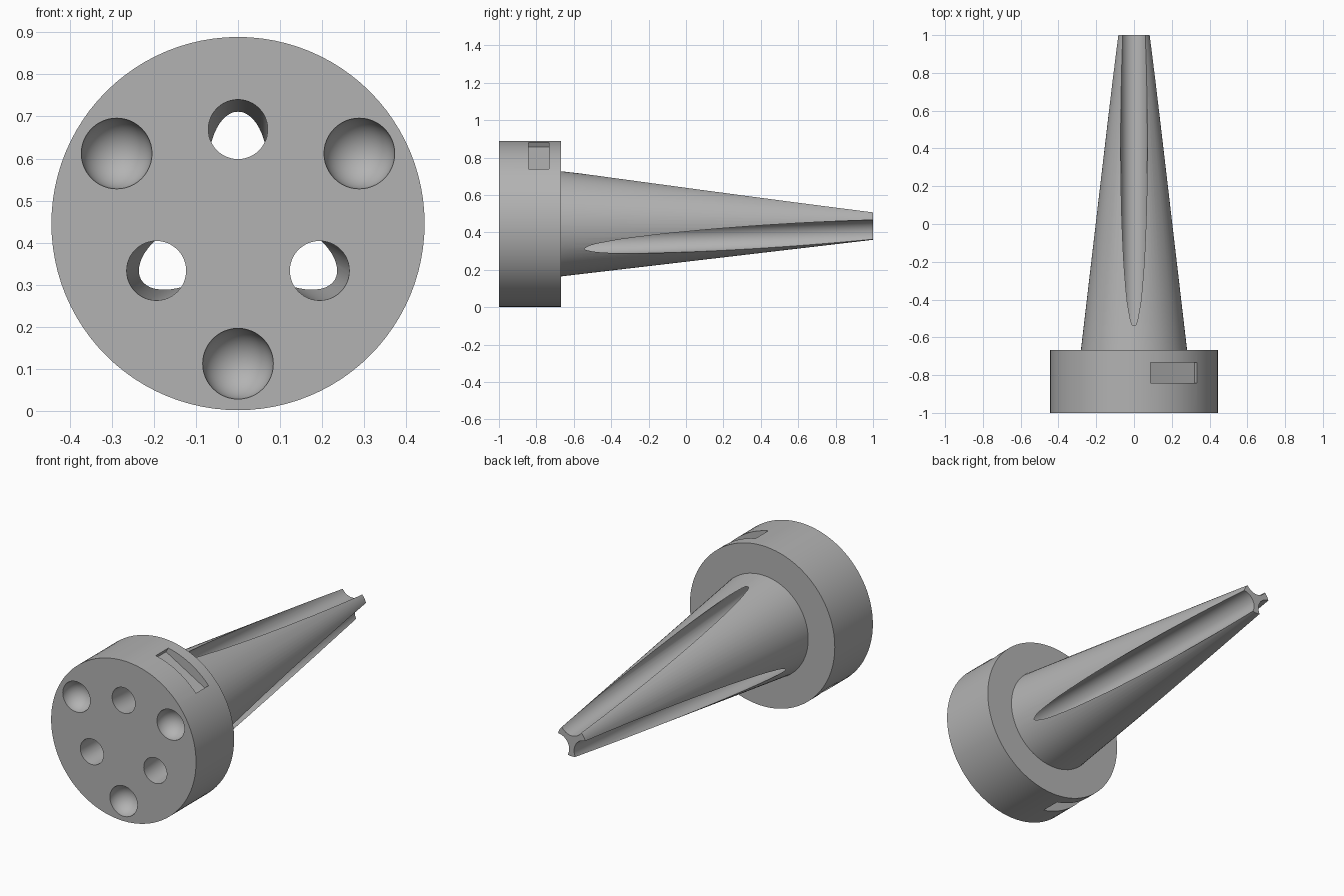
import bpy
from math import radians, cos, sin
from mathutils import Matrix, Vector

if "Cube" in bpy.data.objects:
    bpy.data.objects.remove(bpy.data.objects["Cube"], do_unlink=True)

CZ = 0.4455          # height of the main axis
DISC_R = 0.4435
STEP_Y = -0.667      # back of the disc, start of the cone

grey = bpy.data.materials.new("plain_grey")
grey.use_nodes = True
grey.diffuse_color = (0.45, 0.45, 0.45, 1)
grey.node_tree.nodes["Principled BSDF"].inputs["Base Color"].default_value = (0.45, 0.45, 0.45, 1)


def radial(angle, r, y):
    """Point at a radius and angle (degrees) around the main axis."""
    a = radians(angle)
    return Vector((r * cos(a), y, CZ + r * sin(a)))


def rod(name, start, end, r1, r2, sides=64):
    """Round solid running from start to end."""
    axis = end - start
    bpy.ops.mesh.primitive_cone_add(vertices=sides, radius1=r1, radius2=r2, depth=axis.length)
    obj = bpy.context.object
    obj.name = name
    obj.matrix_world = Matrix.Translation((start + end) / 2) @ axis.to_track_quat('Z', 'Y').to_matrix().to_4x4()
    return obj


def combine(body, other, operation):
    """Apply a boolean and remove the helper."""
    bpy.context.view_layer.update()
    mod = body.modifiers.new(operation, 'BOOLEAN')
    mod.operation = operation
    mod.solver = 'EXACT'
    mod.object = other
    bpy.context.view_layer.objects.active = body
    bpy.ops.object.modifier_apply(modifier=mod.name)
    bpy.data.objects.remove(other, do_unlink=True)


# Disc with tapered shaft; the shaft starts slightly inside the disc
body = rod("disc_and_tapered_shaft", radial(0, 0, -1), radial(0, 0, STEP_Y), DISC_R, DISC_R, 96)
embed = 0.1
slope = (0.281 - 0.0855) / (1 - STEP_Y)
shaft = rod("shaft", radial(0, 0, STEP_Y - embed), radial(0, 0, 1), 0.281 + embed * slope, 0.0855)
combine(body, shaft, 'UNION')

# Three slanted bores that break out as grooves along the shaft
for angle in (90, 210, 330):
    front, back = radial(angle, 0.224, -1), radial(angle, 0.099, 1)
    over = (back - front) * 0.05
    combine(body, rod("bore", front - over, back + over, 0.0706, 0.0706, 48), 'DIFFERENCE')

# Three round dimples in the front face
for angle in (30, 150, 270):
    bpy.ops.mesh.primitive_uv_sphere_add(segments=48, ring_count=24, radius=0.084,
                                         location=radial(angle, 0.333, -1))
    combine(body, bpy.context.object, 'DIFFERENCE')

# Two opposite flat-floored slots in the rim
for angle in (60, 240):
    bpy.ops.mesh.primitive_cube_add(size=1)
    slot = bpy.context.object
    slot.matrix_world = (Matrix.Translation(radial(angle, 0.392 + 0.1, -0.788))
                         @ Matrix.Rotation(-radians(angle), 4, 'Y')
                         @ Matrix.Diagonal((0.2, 0.11, 0.284, 1)))
    combine(body, slot, 'DIFFERENCE')

# Finish
body.data.materials.clear()
body.data.materials.append(grey)
for poly in body.data.polygons:
    poly.material_index = 0
bpy.ops.object.select_all(action='DESELECT')
body.select_set(True)
bpy.context.view_layer.objects.active = body
bpy.ops.object.shade_smooth_by_angle(angle=radians(30))
